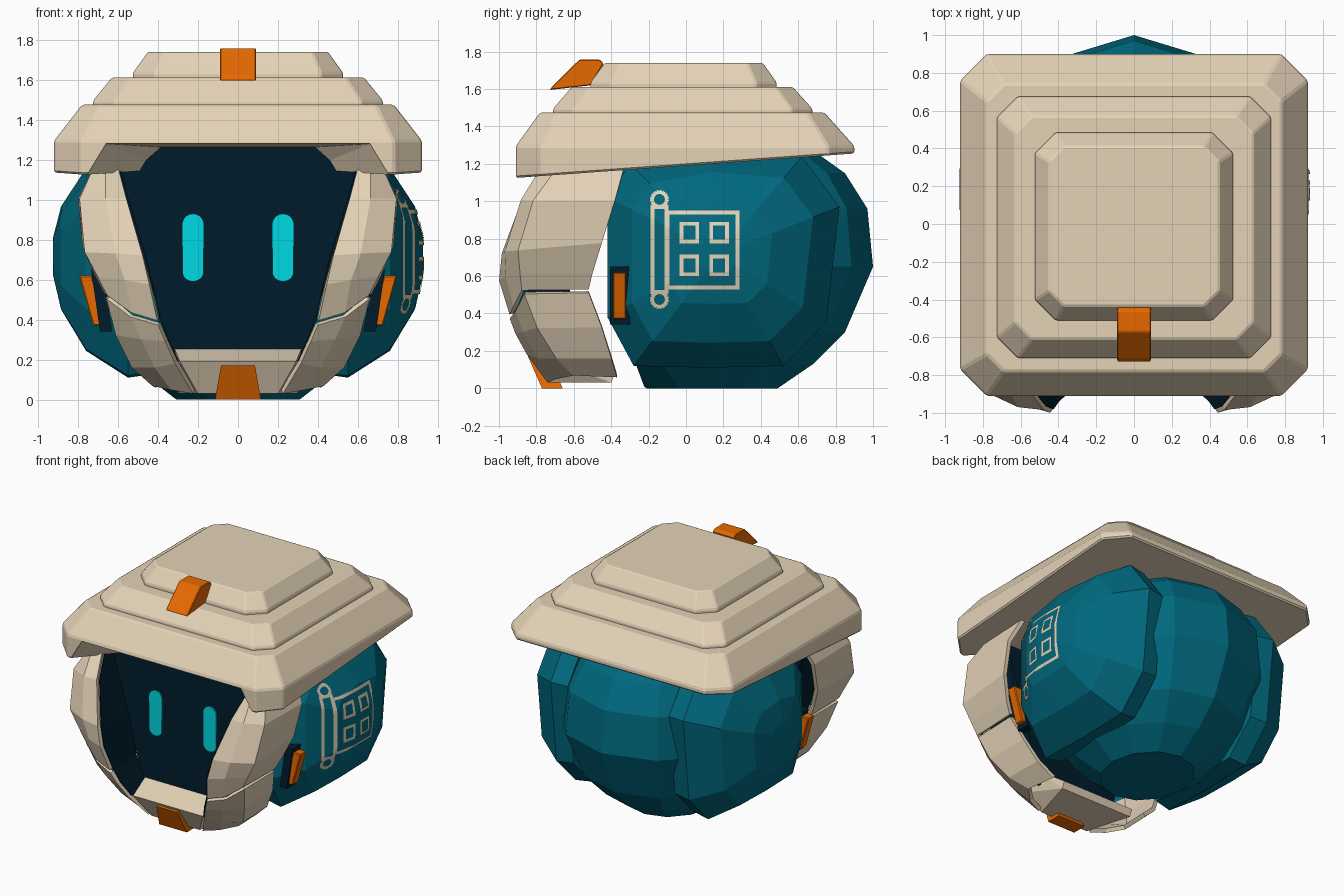
import bpy, bmesh, math
from mathutils import Vector
from mathutils.bvhtree import BVHTree

if "Cube" in bpy.data.objects:
    bpy.data.objects.remove(bpy.data.objects["Cube"])


def material(name, rgb):
    m = bpy.data.materials.new(name)
    m.diffuse_color = (*rgb, 1)
    m.use_nodes = True
    m.node_tree.nodes["Principled BSDF"].inputs["Base Color"].default_value = m.diffuse_color
    return m


BEIGE = material("beige", (0.78, 0.65, 0.475))
TEAL = material("teal", (0.0, 0.14, 0.21))
DARK = material("dark navy", (0.0, 0.012, 0.024))
CYAN = material("cyan", (0.0, 0.70, 0.77))
ORANGE = material("orange", (0.85, 0.15, 0.0))


def finish(name, bm, mat, mirror=False, bevel=0, solid=0):
    bmesh.ops.recalc_face_normals(bm, faces=bm.faces)
    me = bpy.data.meshes.new(name)
    bm.to_mesh(me)
    bm.free()
    me.materials.append(mat)
    ob = bpy.data.objects.new(name, me)
    bpy.context.collection.objects.link(ob)
    if solid:
        mod = ob.modifiers.new("thickness", 'SOLIDIFY')
        mod.thickness, mod.offset = solid, 0
    if bevel:
        mod = ob.modifiers.new("bevel", 'BEVEL')
        mod.width, mod.segments = bevel, 1
    if mirror:
        ob.modifiers.new("mirror", 'MIRROR')
    return ob


def loft(name, rings, mat, closed=True, caps=True, **kw):
    bm = bmesh.new()
    vs = [[bm.verts.new(p) for p in r] for r in rings]
    n = len(rings[0])
    for a, b in zip(vs, vs[1:]):
        for i in range(n if closed else n - 1):
            j = (i + 1) % n
            bm.faces.new((a[i], a[j], b[j], b[i]))
    if caps:
        bm.faces.new(vs[0])
        bm.faces.new(vs[-1])
    return finish(name, bm, mat, **kw)


def hull(name, pts, mat, both=False, **kw):
    """Convex block; both=True adds the points reflected in x."""
    bm = bmesh.new()
    for p in pts:
        bm.verts.new(p)
        if both:
            bm.verts.new((-p[0], p[1], p[2]))
    bmesh.ops.convex_hull(bm, input=bm.verts)
    bmesh.ops.dissolve_limit(bm, angle_limit=0.02, verts=bm.verts, edges=bm.edges)
    return finish(name, bm, mat, **kw)


def octagon(hx, y0, y1, c, z, tilt=0):
    xy = [(-hx + c, y0), (hx - c, y0), (hx, y0 + c), (hx, y1 - c),
          (hx - c, y1), (-hx + c, y1), (-hx, y1 - c), (-hx, y0 + c)]
    return [(x, y, z + tilt * (y - y0)) for x, y in xy]


# Stepped hat with a notch over the face
brim = loft("hat_brim", [octagon(0.92, -0.91, 0.9, 0.14, 1.125, 0.072),
                         octagon(0.92, -0.91, 0.9, 0.14, 1.295),
                         octagon(0.78, -0.78, 0.74, 0.09, 1.475)], BEIGE, bevel=0.01)
notch = hull("notch_cutter",
             [(w, y, z) for y in (-1.1, -0.9) for w, z in ((0.83, 1.0), (0.75, 1.13), (0.66, 1.28))]
             + [(0.5, -0.6, 1.0), (0.42, -0.6, 1.18), (0.33, -0.6, 1.26)], BEIGE, both=True)
notch.hide_render = True
cut = brim.modifiers.new("notch", 'BOOLEAN')
cut.object, cut.operation, cut.solver = notch, 'DIFFERENCE', 'EXACT'
bpy.context.view_layer.objects.active = brim
for m in ("bevel", "notch"):
    bpy.ops.object.modifier_apply(modifier=m)
bpy.data.objects.remove(notch)
loft("hat_middle_tier", [octagon(0.725, -0.71, 0.675, 0.11, 1.46),
                         octagon(0.725, -0.71, 0.675, 0.11, 1.495),
                         octagon(0.63, -0.61, 0.57, 0.09, 1.612)], BEIGE, bevel=0.008)
loft("hat_top_tier", [octagon(0.525, -0.51, 0.485, 0.11, 1.6),
                      octagon(0.525, -0.51, 0.485, 0.11, 1.635),
                      octagon(0.45, -0.435, 0.41, 0.08, 1.74)], BEIGE, bevel=0.008)

# Orange badge on the hat front
hull("hat_badge", [(0.09, y, z) for y, z in ((-0.73, 1.595), (-0.71, 1.62), (-0.57, 1.757), (-0.46, 1.757),
                                             (-0.44, 1.735), (-0.51, 1.62))], ORANGE, both=True, bevel=0.005)

# Faceted core, cut off flat at the front
PROFILE = [(0.35, 0), (0.54, 0.13), (0.71, 0.3), (0.86, 0.65), (0.83, 0.96), (0.71, 1.15), (0.5, 1.3)]
bm = bmesh.new()
rings = [[bm.verts.new((0.88 * r * math.sin(k * math.pi / 6), 0.14 + r * math.cos(k * math.pi / 6), z))
          for k in range(12)] for r, z in PROFILE]
for a, b in zip(rings, rings[1:]):
    for k in range(12):
        bm.faces.new((a[k], a[k - 1], b[k - 1], b[k]))
bm.faces.new(rings[0])
bm.faces.new(rings[-1])
for co, no in (((0, -0.39, 0), (0, -1, 0)), ((0, -0.22, 0), (0, -0.4, -0.15))):
    bmesh.ops.bisect_plane(bm, geom=bm.verts[:] + bm.edges[:] + bm.faces[:],
                           plane_co=co, plane_no=no, clear_outer=True)
    bmesh.ops.holes_fill(bm, edges=[e for e in bm.edges if e.is_boundary], sides=0)
finish("body_core", bm, TEAL)

# Domed side panels
OUTLINE = [(-0.42, 0.38), (-0.28, 0.12), (0.12, 0.11), (0.52, 0.12), (0.75, 0.35), (0.82, 0.97),
           (0.62, 1.24), (0.12, 1.28), (-0.3, 1.2), (-0.42, 1.02)]
CY, CZ = 0.18, 0.72
panel = loft("side_panel",
             [[(x, CY + s * (y - CY), CZ + s * (z - CZ)) for y, z in OUTLINE]
              for x, s in ((0.42, 0.97), (0.55, 1), (0.76, 0.78), (0.885, 0.44), (0.925, 0.16))],
             TEAL, mirror=True)

# Painted scroll emblem, laid onto the right panel
pm = bmesh.new()
pm.from_mesh(panel.data)
tree = BVHTree.FromBMesh(pm)
em = bmesh.new()


def on_panel(p):
    hit = tree.ray_cast(Vector((2, p.x, p.y)), Vector((-1, 0, 0)))[0]
    return em.verts.new((hit.x + 0.006, p.x, p.y))


def stroke(pts, w=0.021, steps=14):
    for a, b in zip(pts, pts[1:] + pts[:1]):
        a, b = Vector(a), Vector(b)
        d = (b - a).normalized()
        side = Vector((-d.y, d.x)) * w / 2
        if steps > 1:
            a, b = a - d * w / 2, b + d * w / 2
        for i in range(steps):
            p, q = a.lerp(b, i / steps), a.lerp(b, (i + 1) / steps)
            em.faces.new([on_panel(v) for v in (p - side, q - side, q + side, p + side)])


def box(y0, y1, z0, z1):
    return [(y0, z0), (y1, z0), (y1, z1), (y0, z1)]


stroke(box(-0.1, 0.275, 0.54, 0.94))
stroke(box(-0.18, -0.105, 0.515, 0.97))
for y in (-0.025, 0.135):
    for z in (0.61, 0.785):
        stroke(box(y, y + 0.085, z, z + 0.095))
for z in (0.475, 1.01):
    stroke([(-0.142 + 0.04 * math.cos(t * math.pi / 8), z + 0.04 * math.sin(t * math.pi / 8))
            for t in range(16)], steps=1)
bmesh.ops.remove_doubles(em, verts=em.verts, dist=0.0005)
emblem = finish("scroll_emblem", em, BEIGE)
for p in emblem.data.polygons:
    if p.normal.x < 0:
        p.flip()
pm.free()

# Face frame: rows from inner edge round to the side
UPPER = [[(0.61, -0.72, 1.18), (0.66, -0.76, 1.18), (0.70, -0.68, 1.18), (0.70, -0.33, 1.18)],
         [(0.56, -0.865, 1.0), (0.66, -0.87, 1.0), (0.78, -0.81, 1.0), (0.785, -0.38, 1.0)],
         [(0.475, -0.97, 0.72), (0.61, -0.955, 0.73), (0.755, -0.89, 0.74), (0.765, -0.45, 0.78)],
         [(0.44, -0.985, 0.58), (0.56, -0.95, 0.6), (0.69, -0.88, 0.62), (0.70, -0.5, 0.62)],
         [(0.40, -0.93, 0.40), (0.53, -0.91, 0.44), (0.645, -0.87, 0.53), (0.655, -0.52, 0.535)]]
LOWER = [[(0.395, -0.93, 0.38), (0.53, -0.90, 0.42), (0.645, -0.86, 0.51), (0.65, -0.52, 0.515)],
         [(0.36, -0.90, 0.3), (0.48, -0.86, 0.31), (0.60, -0.79, 0.33), (0.59, -0.45, 0.33)],
         [(0.31, -0.84, 0.19), (0.41, -0.78, 0.17), (0.52, -0.69, 0.17), (0.51, -0.40, 0.17)],
         [(0.22, -0.73, 0.04), (0.33, -0.69, 0.06), (0.42, -0.60, 0.08), (0.40, -0.37, 0.07)]]
loft("face_frame", UPPER, BEIGE, closed=False, caps=False, mirror=True, solid=0.03)
loft("jaw_frame", LOWER, BEIGE, closed=False, caps=False, mirror=True, solid=0.03)

# Teal liner showing through the seam between frame and jaw
loft("seam_liner", [[(x * 0.985, y + 0.012, z + dz) for x, y, z in row[:3]]
                    for row, dz in ((UPPER[-1], 0.02), (LOWER[0], -0.02))],
     TEAL, closed=False, caps=False, mirror=True, solid=0.01)

# Dark recess walls and face screen
FACE_Y = -0.65
edge = [r[0] for r in UPPER] + [r[0] for r in LOWER[1:3]]
loft("face_recess_wall", [[(x - 0.012, y + 0.005, z), (x - 0.012, FACE_Y, z)] for x, y, z in edge],
     DARK, closed=False, caps=False, mirror=True, solid=0.006)
hull("face_screen", [(x, y, z) for y in (FACE_Y, FACE_Y + 0.03)
                     for x, z in ((0.31, 0.16), (0.62, 1.19), (0.6, 1.32))], DARK, both=True)

# Eyes
caps = [(0.225 + 0.055 * math.cos(t * math.pi / 10),
         (0.875 if t <= 10 else 0.645) + 0.055 * math.sin(t * math.pi / 10)) for t in range(21)]
loft("eye", [[(x, FACE_Y - d, z) for x, z in caps[:20]] for d in (0, 0.009)], CYAN, mirror=True)

# Chin block with orange latch
hull("chin", [(0.32, -0.63, 0.26), (0.29, -0.83, 0.19), (0.2, -0.74, 0.03),
              (0.3, -0.4, 0.03), (0.3, -0.38, 0.08)], BEIGE, both=True)
hull("chin_latch", [(0.085, -0.845, 0.17), (0.085, -0.8, 0.17), (0.115, -0.77, 0.0),
                    (0.115, -0.66, 0.0), (0.105, -0.68, 0.05)], ORANGE, both=True)

# Side clips on dark backing plates
hull("clip_backing", [(x + dx, y, z) for y in (-0.405, -0.30)
                      for x, z in ((0.63, 0.34), (0.675, 0.65)) for dx in (0, 0.06)], DARK, mirror=True)
hull("side_clip", [(x + dx, y, z) for y in (-0.39, -0.32)
                   for x, z in ((0.66, 0.37), (0.73, 0.62)) for dx in (0, 0.065)],
     ORANGE, mirror=True, bevel=0.006)
